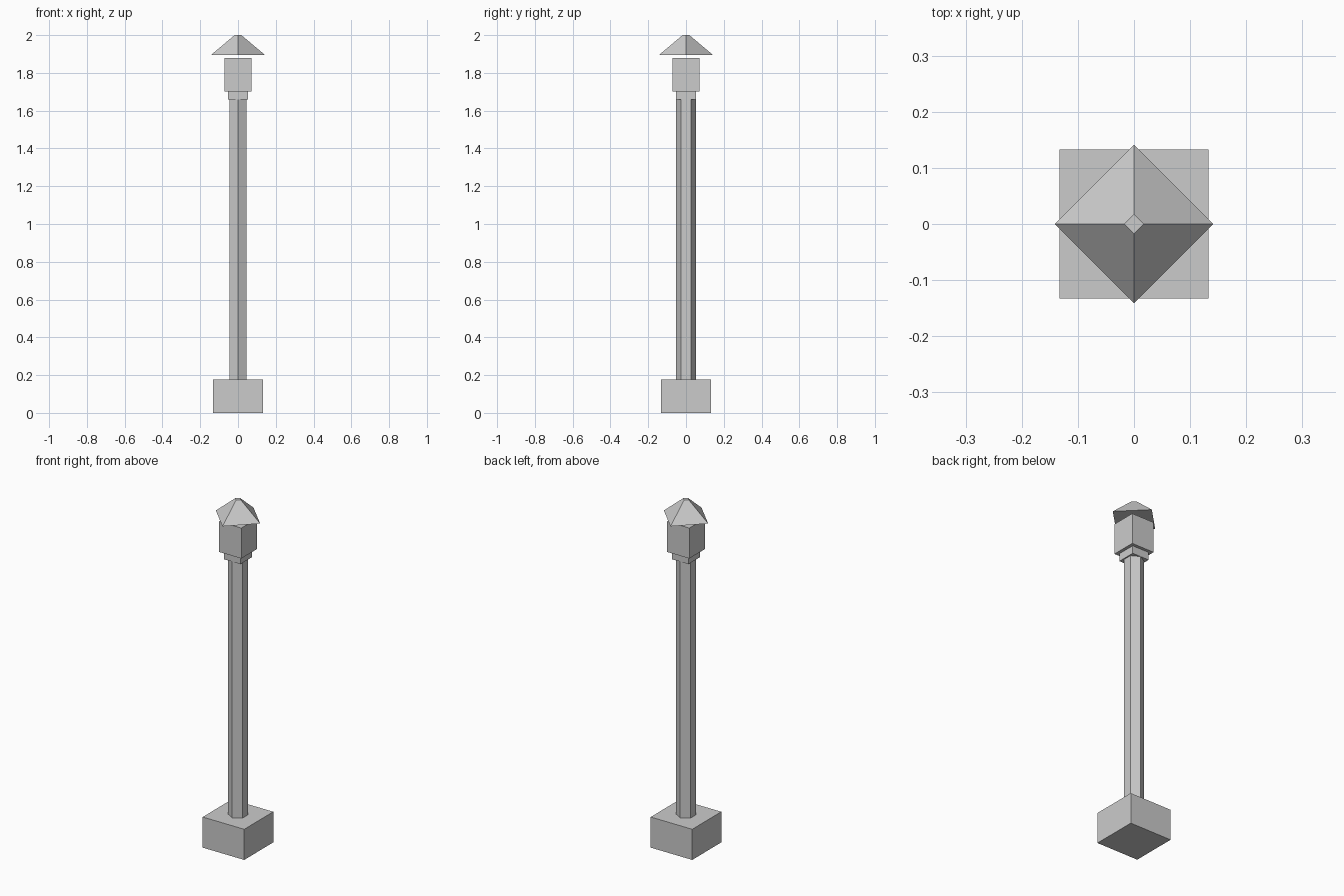
import bpy

if "Cube" in bpy.data.objects:
    bpy.data.objects.remove(bpy.data.objects["Cube"])


def box(name, width, z0, z1):
    bpy.ops.mesh.primitive_cube_add(size=1, location=(0, 0, (z0 + z1) / 2))
    ob = bpy.context.object
    ob.name = name
    ob.scale = (width, width, z1 - z0)
    bpy.ops.object.transform_apply(location=False, rotation=False, scale=True)


def prism(name, sides, r_bottom, r_top, z0, z1):
    # first corner points along +y
    bpy.ops.mesh.primitive_cone_add(vertices=sides, radius1=r_bottom, radius2=r_top,
                                    depth=z1 - z0, location=(0, 0, (z0 + z1) / 2))
    bpy.context.object.name = name


# Square footing and hexagonal post
box("base", 0.2655, 0, 0.177)
prism("post", 6, 0.053, 0.053, 0.177, 1.658)

# Lamp head: collar, lantern and floating four-sided cap
box("collar", 0.106, 1.658, 1.702)
box("lantern", 0.1416, 1.702, 1.878)
prism("cap", 4, 0.1416, 0.0177, 1.896, 2.0)
